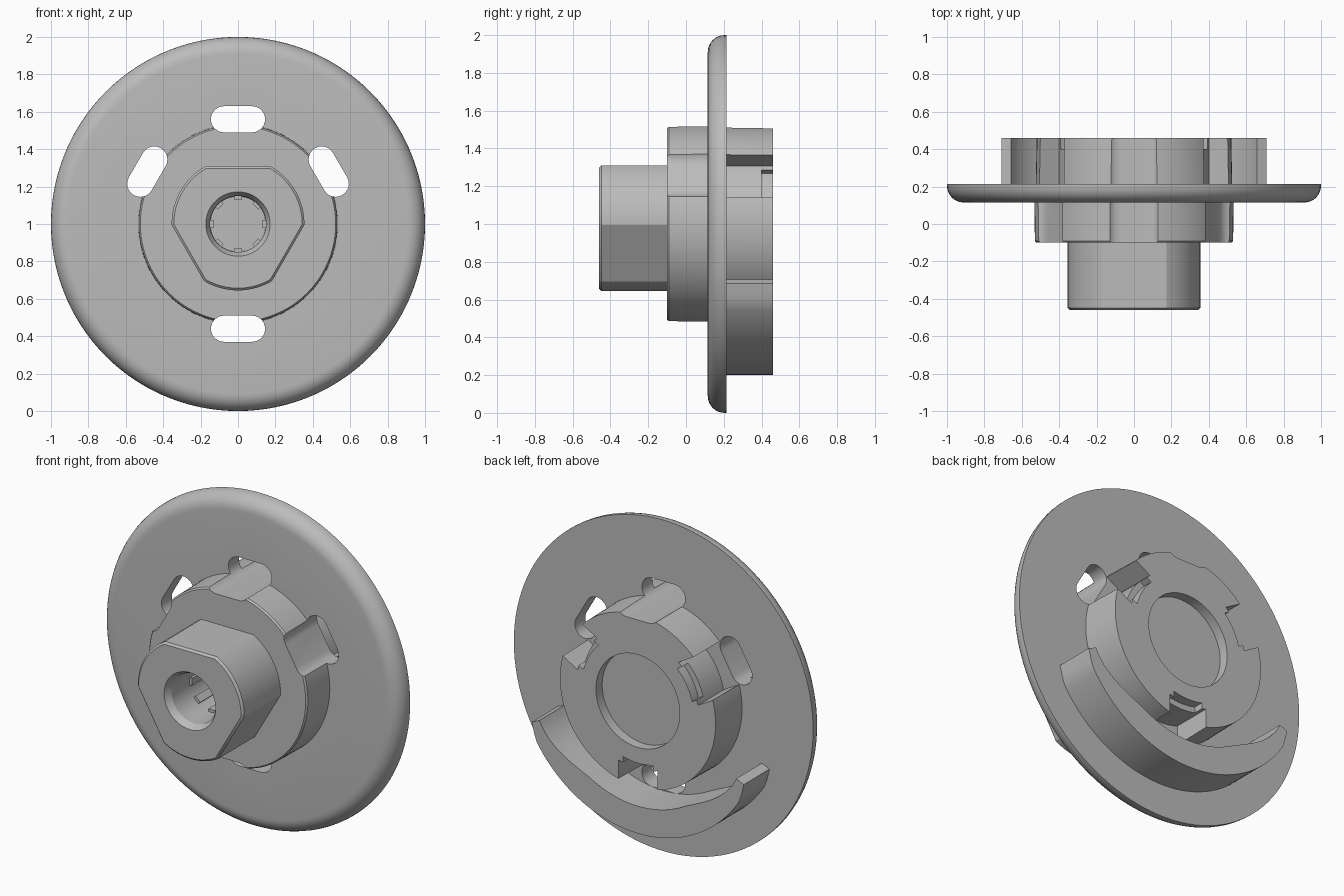
import bpy, bmesh
from math import sin, cos, radians, pi, sqrt

if "Cube" in bpy.data.objects:
    bpy.data.objects.remove(bpy.data.objects["Cube"])

CENTRE = 1.0
grey = bpy.data.materials.new("plain grey")
grey.use_nodes = True
grey.diffuse_color = (0.5, 0.5, 0.5, 1)
grey.node_tree.nodes["Principled BSDF"].inputs["Base Color"].default_value = (0.5, 0.5, 0.5, 1)


def finish(name, bm):
    bmesh.ops.recalc_face_normals(bm, faces=bm.faces)
    mesh = bpy.data.meshes.new(name)
    bm.to_mesh(mesh)
    bm.free()
    mesh.materials.append(grey)
    obj = bpy.data.objects.new(name, mesh)
    bpy.context.collection.objects.link(obj)
    return obj


def prism(name, outline, y0, y1):
    """Extrude an (x, z) outline along the axle."""
    bm = bmesh.new()
    face = bm.faces.new([bm.verts.new((x, y0, CENTRE + z)) for x, z in outline])
    new = bmesh.ops.extrude_face_region(bm, geom=[face])["geom"]
    verts = [v for v in new if isinstance(v, bmesh.types.BMVert)]
    bmesh.ops.translate(bm, verts=verts, vec=(0, y1 - y0, 0))
    return finish(name, bm)


def lathe(name, profile, steps=120):
    """Spin a (radius, y) profile around the axle."""
    bm = bmesh.new()
    verts = [bm.verts.new((r, y, CENTRE)) for r, y in profile]
    edges = [bm.edges.new(pair) for pair in zip(verts, verts[1:])]
    bmesh.ops.spin(bm, geom=verts + edges, cent=(0, 0, CENTRE), axis=(0, 1, 0),
                   angle=2 * pi, steps=steps)
    bmesh.ops.remove_doubles(bm, verts=bm.verts, dist=0.0001)
    return finish(name, bm)


def cut(obj, cutter):
    mod = obj.modifiers.new("cut", "BOOLEAN")
    mod.operation, mod.solver, mod.object = "DIFFERENCE", "EXACT", cutter
    graph = bpy.context.evaluated_depsgraph_get()
    mesh = bpy.data.meshes.new_from_object(obj.evaluated_get(graph))
    obj.modifiers.clear()
    obj.data = mesh
    bpy.data.objects.remove(cutter)


def turned(points, degrees):
    """Place (radial, tangential) points at an angle around the axle."""
    c, s = cos(radians(degrees)), sin(radians(degrees))
    return [(r * c - t * s, r * s + t * c) for r, t in points]


def slot_outline(radius=0.56, half=0.145, width=0.07, n=12):
    pts = []
    for side in (1, -1):
        for i in range(n + 1):
            a = pi * i / n
            pts.append((radius + side * width * cos(a), side * (half - width + width * sin(a))))
    return pts


def notch_outline(inner, half, n=10):
    arc = [half - 2 * half * i / n for i in range(n + 1)]
    return [(sqrt(inner ** 2 - t * t), t) for t in arc] + [(0.65, -half), (0.65, half)]


def bore():
    return lathe("bore", [(0, -0.6), (0.172, -0.6), (0.172, -0.46), (0.15, -0.42),
                          (0.147, 0.2), (0, 0.2)], 64)


# Disc with rounded front rim, front collar, rear ring and rear recess
rim = [(0.91 + 0.09 * sin(a), 0.205 - 0.09 * cos(a)) for a in [pi / 2 * i / 8 for i in range(9)]]
body = lathe("flange_body", [(0, -0.1), (0.522, -0.1), (0.53, -0.09), (0.533, 0.115)] + rim +
             [(1.0, 0.215), (0.525, 0.215), (0.52, 0.46), (0.28, 0.46), (0.28, 0.4), (0, 0.4)])

# Four slots through everything, then three stepped rear notches
for angle in (30, 90, 150, 270):
    cut(body, prism("slot", turned(slot_outline(), angle), -0.3, 0.7))
for angle in (30, 150, 270):
    cut(body, prism("notch", turned(notch_outline(0.41, 0.13), angle), 0.215, 0.6))
    cut(body, prism("notch_step", turned(notch_outline(0.375, 0.1), angle), 0.4, 0.6))
cut(body, bore())

# Round hub with three flats
hub_points = []
half_flat = math_half = degrees_half = 29.2
for flat in (-30, 90, 210):
    for i in range(17):
        a = radians(flat + half_flat + (120 - 2 * half_flat) * i / 16)
        hub_points.append((0.355 * cos(a), 0.355 * sin(a)))
hub = prism("hub", hub_points, -0.46, -0.1)
bm = bmesh.new()
bm.from_mesh(hub.data)
front = [e for e in bm.edges if all(v.co.y < -0.45 for v in e.verts)]
bmesh.ops.bevel(bm, geom=front, offset=0.012, segments=1, affect="EDGES")
bm.to_mesh(hub.data)
bm.free()
cut(hub, bore())

# Small ribs inside the bore
ribs = []
for k in range(8):
    box = [(0.132, -0.022), (0.155, -0.022), (0.155, 0.022), (0.132, 0.022)]
    ribs.append(prism("bore_rib_%d" % (k + 1), turned(box, 45 * k), -0.25, 0.2))

# Curved rear wall, thick in the middle and tapering to its ends
N, REACH = 48, 66
outer, inner = [], []
for i in range(N + 1):
    d = -REACH + 2 * REACH * i / N
    f = min(max((abs(d) - 28) / (REACH - 28), 0), 1)
    a = radians(d - 90)
    r_in = 0.635 + 0.085 * f * f * (3 - 2 * f)
    r_out = 0.8 - 0.025 * max(0, (abs(d) - 58) / 8)
    outer.append((r_out * cos(a), r_out * sin(a)))
    inner.append((r_in * cos(a), r_in * sin(a)))
wall = prism("rear_wall", outer + inner[::-1], 0.21, 0.46)

# Smooth curved sides, keep edges sharp
bpy.ops.object.select_all(action="DESELECT")
for obj in [body, hub, wall] + ribs:
    obj.select_set(True)
bpy.context.view_layer.objects.active = body
bpy.ops.object.shade_smooth_by_angle(angle=radians(25))
